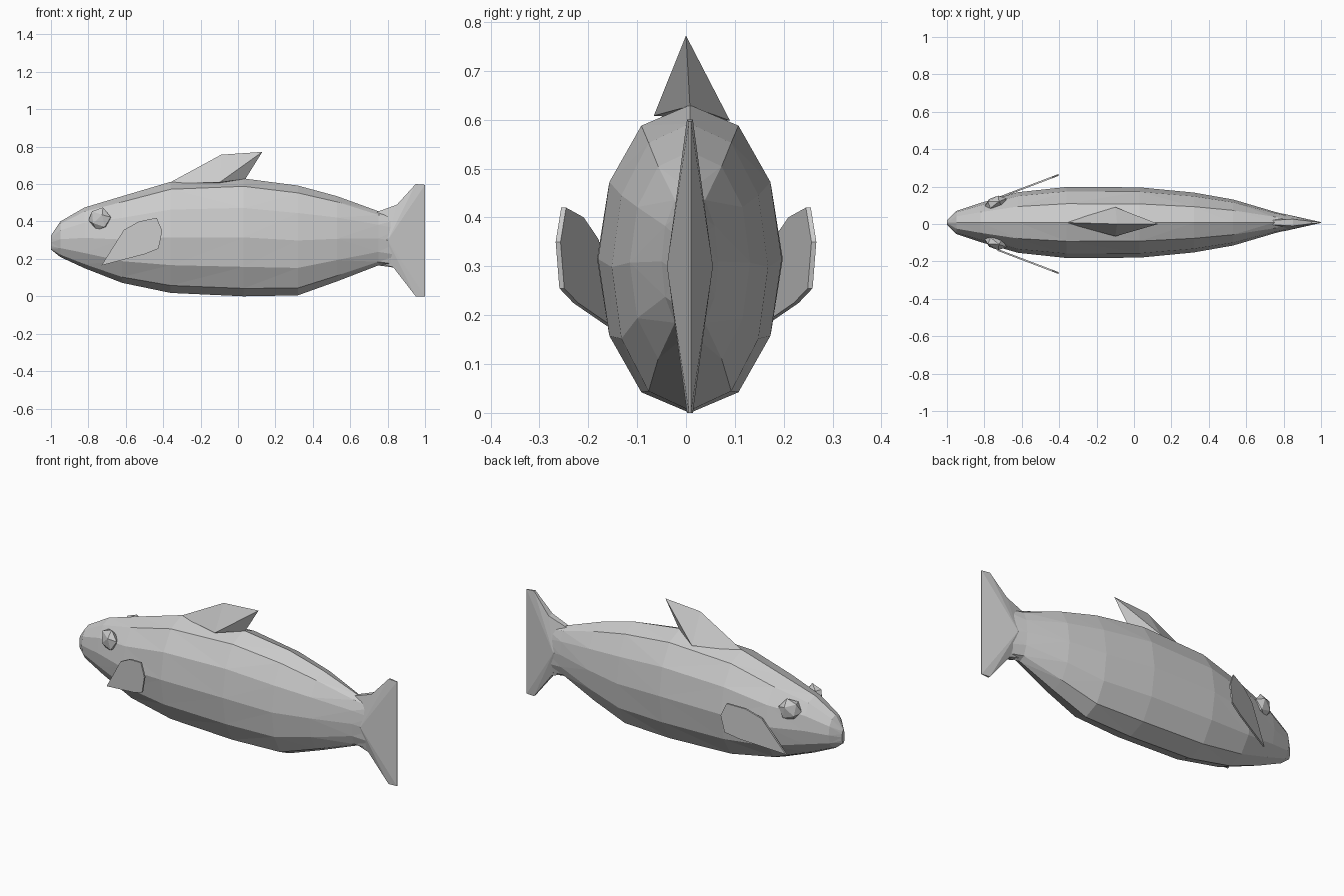
import bpy, bmesh
from math import cos, sin, pi
from mathutils import Vector, Matrix

if "Cube" in bpy.data.objects:
    bpy.data.objects.remove(bpy.data.objects["Cube"])


def finish(bm, name):
    bmesh.ops.recalc_face_normals(bm, faces=bm.faces[:])
    me = bpy.data.meshes.new(name)
    bm.to_mesh(me)
    bm.free()
    ob = bpy.data.objects.new(name, me)
    bpy.context.collection.objects.link(ob)
    return ob


def signed_pow(v, p):
    return (abs(v) ** p) * (1 if v >= 0 else -1)


def loft(name, stations, sides=12, y_off=0.008):
    """Oval rings along x; station = x, bottom z, top z, half width."""
    bm = bmesh.new()
    rings = []
    for x, lo, hi, w in stations:
        mid, half = (lo + hi) / 2, (hi - lo) / 2
        ring = []
        for i in range(sides):
            a = 2 * pi * i / sides
            ring.append(bm.verts.new((x, y_off + w * signed_pow(sin(a), 0.92),
                                      mid + half * cos(a))))
        rings.append(ring)
    for a, b in zip(rings, rings[1:]):
        for i in range(sides):
            j = (i + 1) % sides
            bm.faces.new((a[i], a[j], b[j], b[i]))
    bm.faces.new(rings[0])
    bm.faces.new(rings[-1])
    bmesh.ops.triangulate(bm, faces=bm.faces[:])
    return finish(bm, name)


def hull(name, points):
    bm = bmesh.new()
    for p in points:
        bm.verts.new(p)
    bmesh.ops.convex_hull(bm, input=bm.verts[:])
    return finish(bm, name)


# Body running into the tail stalk
loft("body", [
    (-1.00, 0.25, 0.325, 0.012),
    (-0.95, 0.21, 0.40, 0.062),
    (-0.82, 0.15, 0.475, 0.105),
    (-0.62, 0.072, 0.535, 0.162),
    (-0.36, 0.018, 0.612, 0.190),
    (0.03, 0.00, 0.63, 0.188),
    (0.32, 0.005, 0.592, 0.160),
    (0.53, 0.08, 0.535, 0.123),
    (0.75, 0.165, 0.455, 0.058),
    (0.86, 0.15, 0.43, 0.03)])

# Tail fin: wedge tapering to a thin trailing edge
tail = bmesh.new()
outline = [(0.74, 0.45), (0.85, 0.49), (0.95, 0.60), (1.0, 0.596),
           (1.0, 0.0), (0.95, 0.0), (0.83, 0.155), (0.74, 0.18)]
sides = []
for s in (-1, 1):
    half = [0.012, 0.018, 0.006, 0.002, 0.002, 0.006, 0.018, 0.012]
    loop = [tail.verts.new((x, 0.008 + s * h, z)) for (x, z), h in zip(outline, half)]
    hub = tail.verts.new((0.80, 0.008 + s * 0.047, 0.30))
    sides.append(loop)
    for i in range(8):
        tail.faces.new((loop[i], loop[(i + 1) % 8], hub))
for i in range(8):
    j = (i + 1) % 8
    tail.faces.new((sides[0][i], sides[0][j], sides[1][j], sides[1][i]))
finish(tail, "tail_fin")

# Dorsal fin
hull("dorsal_fin", [(-0.37, 0.008, 0.605), (-0.09, 0.0, 0.757), (0.13, 0.0, 0.772),
                    (0.04, 0.008, 0.628), (-0.10, -0.066, 0.608), (-0.10, 0.09, 0.598)])

# Side fins and eyes, one pair each
fin_outline = [(-0.73, 0.165), (-0.61, 0.355), (-0.53, 0.40), (-0.435, 0.42),
               (-0.405, 0.35), (-0.425, 0.255), (-0.50, 0.225), (-0.60, 0.215)]
for s, label in ((-1, "right"), (1, "left")):
    hull(label + "_side_fin",
         [(x, s * (0.18 + (x + 0.62) * 0.38 + t), z)
          for x, z in fin_outline for t in (-0.005, 0.005)])
    bm = bmesh.new()
    m = (Matrix.Translation((-0.74, s * 0.108 + 0.006, 0.413))
         @ Matrix.Rotation(s * 0.35, 4, 'Z') @ Matrix.Rotation(0.3, 4, 'Y')
         @ Matrix.Diagonal((1, 0.55, 1, 1)))
    bmesh.ops.create_icosphere(bm, subdivisions=1, radius=0.065, matrix=m)
    finish(bm, label + "_eye")
